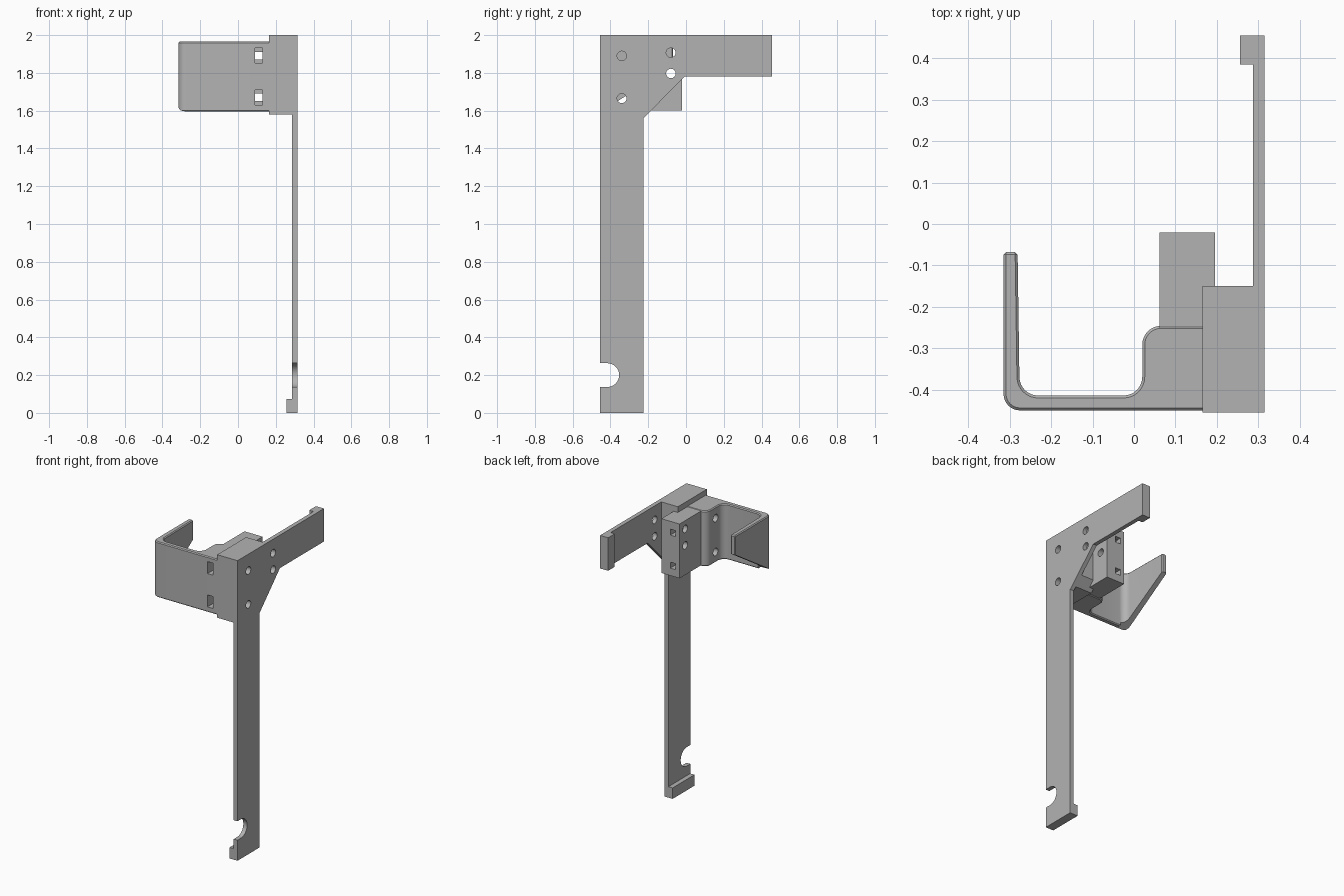
import bpy
import bmesh
from math import sin, cos, pi, radians
from mathutils import Vector

cube = bpy.data.objects.get("Cube")
if cube:
    bpy.data.objects.remove(cube, do_unlink=True)

grey = bpy.data.materials.new("plain grey")
grey.use_nodes = True
GREY = (0.45, 0.45, 0.45, 1)
grey.diffuse_color = GREY
grey.node_tree.nodes["Principled BSDF"].inputs["Base Color"].default_value = GREY


def prism(name, points, axis, low, high):
    """Extrude a closed 2D profile along an axis."""
    def place(p, d):
        return {"x": (d, p[0], p[1]), "y": (p[0], d, p[1]), "z": (p[0], p[1], d)}[axis]
    bm = bmesh.new()
    a = [bm.verts.new(place(p, low)) for p in points]
    b = [bm.verts.new(place(p, high)) for p in points]
    bm.faces.new(a)
    bm.faces.new(b)
    n = len(points)
    for i in range(n):
        j = (i + 1) % n
        bm.faces.new((a[i], a[j], b[j], b[i]))
    bmesh.ops.recalc_face_normals(bm, faces=bm.faces)
    mesh = bpy.data.meshes.new(name)
    bm.to_mesh(mesh)
    bm.free()
    mesh.materials.append(grey)
    obj = bpy.data.objects.new(name, mesh)
    bpy.context.collection.objects.link(obj)
    return obj


def rect(u0, v0, u1, v1):
    return [(u0, v0), (u1, v0), (u1, v1), (u0, v1)]


def circle(u, v, r, n=32):
    return [(u + r * cos(2 * pi * i / n), v + r * sin(2 * pi * i / n)) for i in range(n)]


def rounded(corners, steps=8):
    """Turn (u, v, radius) corners into a profile with fillets."""
    out = []
    for i, (u, v, r) in enumerate(corners):
        p = Vector((u, v))
        if not r:
            out.append(p)
            continue
        a = (Vector(corners[i - 1][:2]) - p).normalized()
        b = (Vector(corners[(i + 1) % len(corners)][:2]) - p).normalized()
        half = a.angle(b) / 2
        centre = p + (a + b).normalized() * r / sin(half)
        start = p + a * r / math_tan(half) - centre
        end = p + b * r / math_tan(half) - centre
        for k in range(steps + 1):
            t = k / steps * (pi - 2 * half)
            full = pi - 2 * half
            out.append(centre + (start * sin(full - t) + end * sin(t)) / sin(full))
    return out


def math_tan(angle):
    return sin(angle) / cos(angle)


def activate(obj):
    bpy.ops.object.select_all(action="DESELECT")
    obj.select_set(True)
    bpy.context.view_layer.objects.active = obj


def cut(obj, cutters):
    """Subtract each cutter shape from a part."""
    activate(obj)
    for cutter in cutters:
        mod = obj.modifiers.new("cut", "BOOLEAN")
        mod.operation = "DIFFERENCE"
        mod.solver = "EXACT"
        mod.object = cutter
        bpy.ops.object.modifier_apply(modifier=mod.name)


def smooth(obj):
    activate(obj)
    bpy.ops.object.shade_smooth_by_angle(angle=radians(30))


# Shared cutters: cross bolt holes, nut slots and bolt channels
front_holes = [prism("cutter", circle(-0.34, z, 0.025), "x", 0, 0.4) for z in (1.89, 1.665)]
rear_holes = [prism("cutter", circle(-0.08, z, 0.025), "x", 0, 0.4) for z in (1.907, 1.797)]
slots = [prism("cutter", rect(0.09, z, 0.13, z + 0.08), "y", -0.5, -0.2) for z in (1.63, 1.852)]
channels = [prism("cutter", rect(0.09, z, 0.13, z + 0.04), "y", -0.3, 0.1) for z in (1.65, 1.87)]

# Tall plate with a gusset and a rear arm
plate = prism("main_plate", [(-0.455, 0), (-0.225, 0), (-0.225, 1.56), (-0.008, 1.78),
                             (0.455, 1.78), (0.455, 2), (-0.455, 2)], "x", 0.287, 0.315)
arc = [(-0.417 + 0.063 * sin(pi * i / 24), 0.2 - 0.063 * cos(pi * i / 24)) for i in range(25)]
notch = prism("cutter", [(-0.5, 0.137)] + arc + [(-0.5, 0.263)], "x", 0.2, 0.4)
cut(plate, front_holes + rear_holes + [notch])
smooth(plate)

# Lips at the foot and at the arm end
prism("foot_lip", rect(-0.455, 0, -0.225, 0.073), "x", 0.256, 0.287)
prism("arm_lip", rect(0.385, 1.78, 0.455, 2), "x", 0.256, 0.287)

# Corner block joining plate and bracket
block = prism("corner_block", [(-0.455, 1.58), (-0.205, 1.58), (-0.15, 1.636),
                               (-0.15, 2), (-0.455, 2)], "x", 0.165, 0.287)
cut(block, front_holes)
smooth(block)

# Hooked bracket with chamfered rims
bracket = prism("hook_bracket", rounded([
    (-0.315, -0.45, 0.04), (0.2, -0.45, 0), (0.2, -0.246, 0), (0.02, -0.246, 0.045),
    (0.02, -0.414, 0.045), (-0.276, -0.414, 0.045), (-0.281, -0.068, 0),
    (-0.315, -0.068, 0)]), "z", 1.595, 1.965)
bevel = bracket.modifiers.new("chamfer", "BEVEL")
bevel.width = 0.006
bevel.segments = 1
bevel.limit_method = "ANGLE"
bevel.angle_limit = radians(60)
activate(bracket)
bpy.ops.object.modifier_apply(modifier=bevel.name)
slope = prism("cutter", [(-0.445, 1.59), (-0.445, 1.597), (-0.07, 1.837),
                         (0.1, 1.837), (0.1, 1.59)], "x", -0.4, -0.24)
slope_floor = prism("cutter", rect(-0.5, 1.5, 0.1, 1.59), "x", -0.4, -0.24)
cut(bracket, front_holes + slots + [slope])
smooth(bracket)

# Bolt block behind the bracket
bolt_block = prism("bolt_block", rect(0.062, -0.25, 0.196, -0.02), "z", 1.6, 1.962)
cut(bolt_block, rear_holes + channels)
smooth(bolt_block)

# Remove the cutters
for tool in front_holes + rear_holes + slots + channels + [notch, slope, slope_floor]:
    bpy.data.objects.remove(tool, do_unlink=True)
